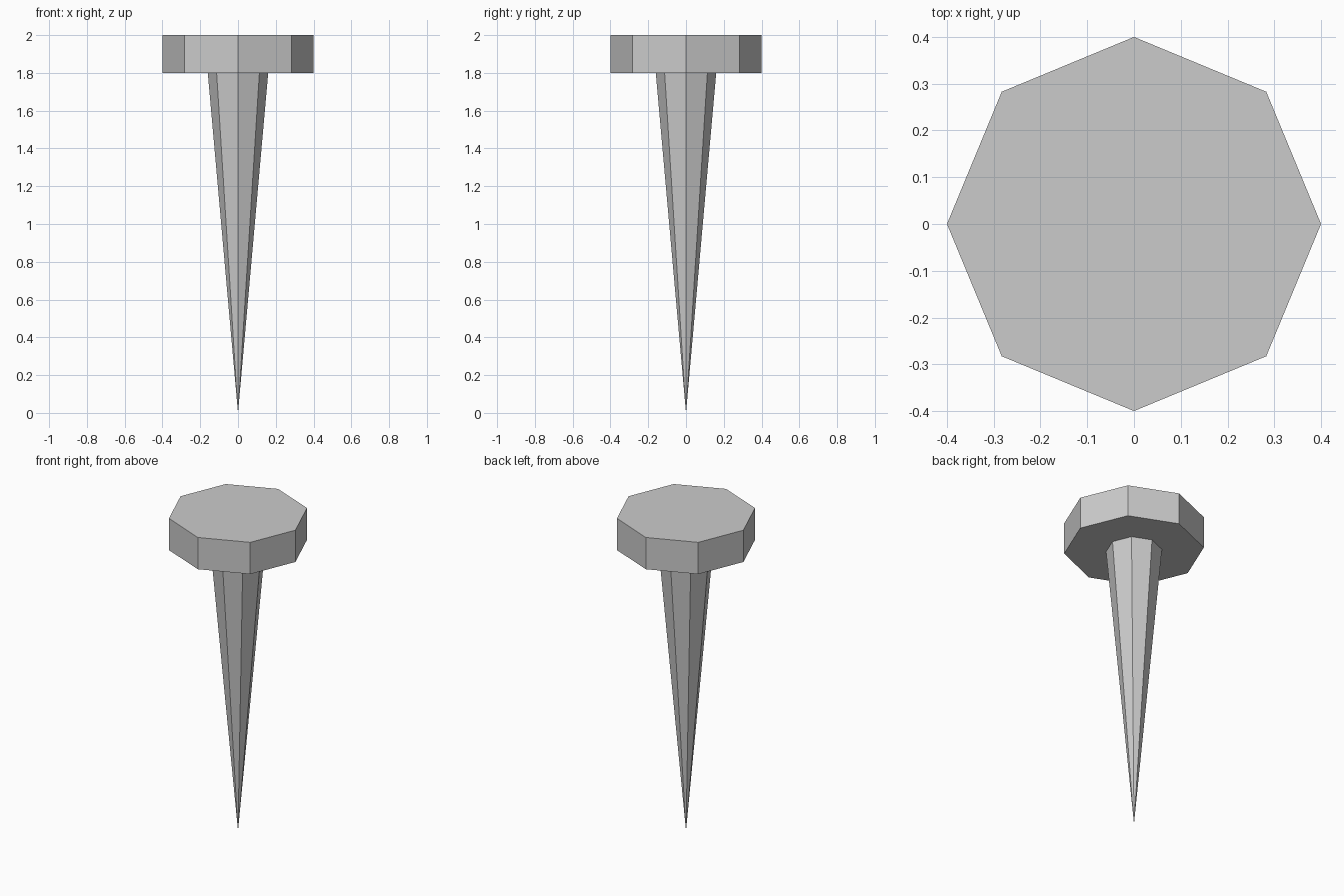
import bpy

if "Cube" in bpy.data.objects:
    bpy.data.objects.remove(bpy.data.objects["Cube"])

SIDES = 8
HEAD_BOTTOM, TOP = 1.8, 2.0


def tapered(name, r_low, r_high, z_low, z_high, cap):
    """Eight-sided flat-shaded part with corners on the x and y axes."""
    bpy.ops.mesh.primitive_cone_add(
        vertices=SIDES, radius1=r_low, radius2=r_high, depth=z_high - z_low,
        end_fill_type=cap, location=(0, 0, (z_low + z_high) / 2))
    obj = bpy.context.object
    obj.name = name
    return obj


# Flat octagonal head
tapered("nail_head", 0.4, 0.4, HEAD_BOTTOM, TOP, 'NGON')

# Shank tapering to a point, open where it meets the head
tapered("nail_shank", 0.0, 0.16, 0.0, HEAD_BOTTOM, 'NOTHING')
